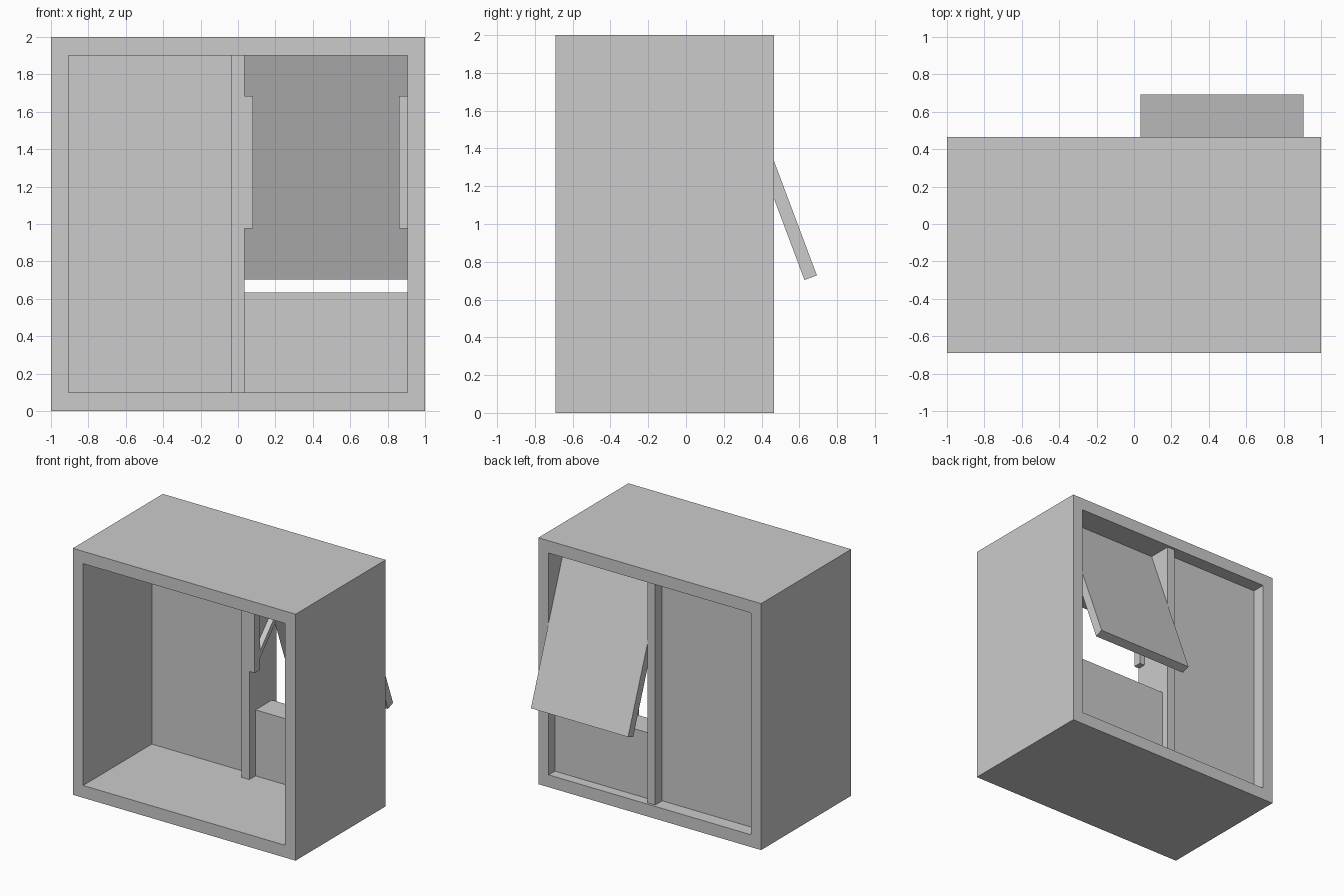
import bpy
import bmesh
from math import atan2
from mathutils import Matrix, Vector

cube = bpy.data.objects.get("Cube")
if cube:
    bpy.data.objects.remove(cube, do_unlink=True)

# One flat grey for every part
grey = bpy.data.materials.new("plain_grey")
grey.use_nodes = True
GREY = (0.6, 0.6, 0.6, 1.0)
grey.diffuse_color = GREY
grey.node_tree.nodes["Principled BSDF"].inputs["Base Color"].default_value = GREY


def add_object(name, bm):
    bmesh.ops.recalc_face_normals(bm, faces=bm.faces)
    mesh = bpy.data.meshes.new(name)
    bm.to_mesh(mesh)
    bm.free()
    mesh.materials.append(grey)
    obj = bpy.data.objects.new(name, mesh)
    bpy.context.collection.objects.link(obj)
    return obj


def box(name, x, y, z):
    """Box from (min, max) pairs."""
    bm = bmesh.new()
    bmesh.ops.create_cube(bm, size=1)
    for v in bm.verts:
        v.co = [a + (b - a) * (c + 0.5) for (a, b), c in zip((x, y, z), v.co)]
    return add_object(name, bm)


def slab(name, x, low, high, thick):
    """Tilted slab; its rear face runs from low to high, given as (y, z)."""
    run = Vector((0, high[0] - low[0], high[1] - low[1]))
    bm = bmesh.new()
    bmesh.ops.create_cube(bm, size=1)
    for v in bm.verts:
        v.co.x = x[0] + (x[1] - x[0]) * (v.co.x + 0.5)
        v.co.y = (v.co.y - 0.5) * thick
        v.co.z = (v.co.z + 0.5) * run.length
    tilt = Matrix.Rotation(atan2(-run.y, run.z), 4, 'X')
    bm.transform(Matrix.Translation((0, low[0], low[1])) @ tilt)
    return add_object(name, bm)


FRONT, BACK = -0.69, 0.465
HOLE, BOTTOM, TOP = 0.907, 0.1, 1.9
POST = 0.035

# Deep surround, open at front and back
bm = bmesh.new()
loops = []
for y in (FRONT, BACK):
    for w, lo, hi in ((1, 0, 2), (HOLE, BOTTOM, TOP)):
        loops.append([bm.verts.new((sx * w, y, z)) for sx, z in
                      ((-1, lo), (1, lo), (1, hi), (-1, hi))])
outer_f, inner_f, outer_b, inner_b = loops
for a, b in ((outer_f, inner_f), (outer_b, inner_b),
             (outer_f, outer_b), (inner_f, inner_b)):
    for i in range(4):
        j = (i + 1) % 4
        bm.faces.new((a[i], a[j], b[j], b[i]))
add_object("surround", bm)

# Fixed infill and the centre post
box("centre_post", (-POST, POST), (0.095, 0.445), (BOTTOM, TOP))
box("fixed_panel", (-HOLE, -POST), (0.19, 0.355), (BOTTOM, TOP))
box("lower_panel", (POST, HOLE), (0.175, 0.385), (BOTTOM, 0.635))

# Tilted flap, hung from the head of the opening
slab("tilted_flap", (POST, HOLE), (0.693, 0.728), (0.244, 1.925), 0.07)

# Guide rails and stays on both sides of the opening
for side, x in (("right", (POST, 0.08)), ("left", (0.86, HOLE))):
    box(side + "_rail", x, (0.1, 0.165), (0.975, 1.685))
    slab(side + "_stay", x, (0.15, 1.05), (0.42, 1.34), 0.04)
